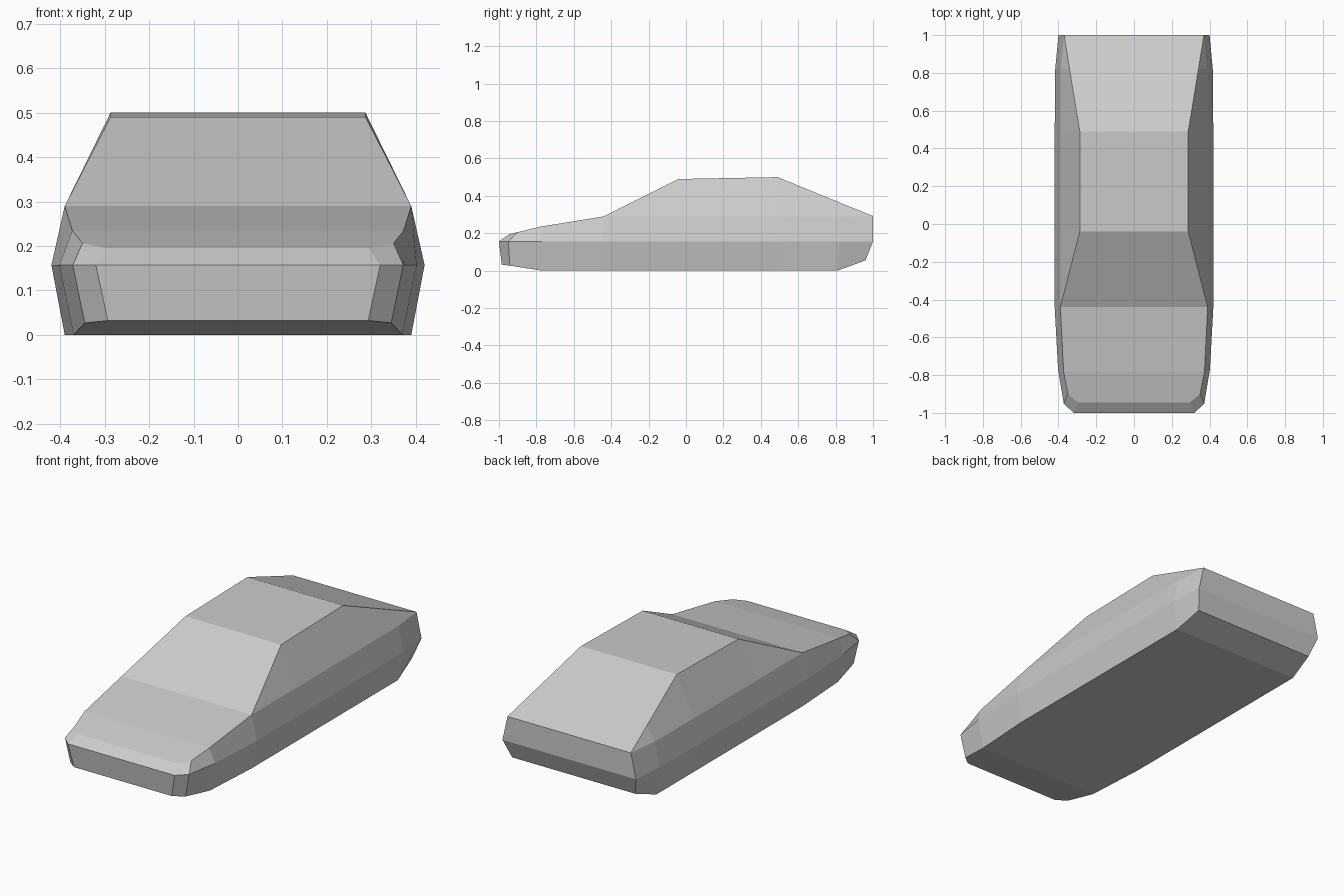
import bpy
import bmesh

if "Cube" in bpy.data.objects:
    bpy.data.objects.remove(bpy.data.objects["Cube"])

# Right-hand profile lines, each running front to back at the same stations
floor = [(.293, -.985, .032), (.345, -.942, .027), (.37, -.77, 0), (.39, -.44, 0),
         (.39, -.04, 0), (.39, .49, 0), (.39, .81, 0), (.37, .96, .055)]
belt = [(.32, -1, .157), (.372, -.95, .157), (.402, -.77, .157), (.42, -.44, .157),
        (.42, -.04, .157), (.42, .49, .157), (.417, .82, .157), (.40, 1, .157)]
shoulder = [(.295, -.945, .195), (.35, -.90, .206), (.373, -.78, .235), (.39, -.44, .29),
            (.39, -.04, .29), (.39, .49, .29), (.388, .82, .29), (.37, 1, .292)]
# Bonnet edge follows the shoulder, then rises over the cabin
roof = shoulder[:4] + [(.287, -.04, .49), (.287, .49, .5), (.341, .82, .365), shoulder[-1]]

rows = [floor, belt, shoulder, roof]
bm = bmesh.new()
right = [[bm.verts.new(p) for p in row] for row in rows]
left = [[bm.verts.new((-x, y, z)) for x, y, z in row] for row in rows]
loop = right + left[::-1]


def skin(a, b):
    """Join two neighbouring lines of points with quads."""
    for i in range(len(a) - 1):
        bm.faces.new((a[i], a[i + 1], b[i + 1], b[i]))


# Sides, roof and underside
for k in range(len(loop)):
    skin(loop[k], loop[(k + 1) % len(loop)])

# Nose and tail panels
for end in (0, -1):
    skin([row[end] for row in right], [row[end] for row in left])

# Merge the places where roof and shoulder lines meet
bmesh.ops.remove_doubles(bm, verts=bm.verts[:], dist=.0005)
bmesh.ops.recalc_face_normals(bm, faces=bm.faces[:])

mesh = bpy.data.meshes.new("car_body")
bm.to_mesh(mesh)
bm.free()
body = bpy.data.objects.new("car_body", mesh)
bpy.context.collection.objects.link(body)
